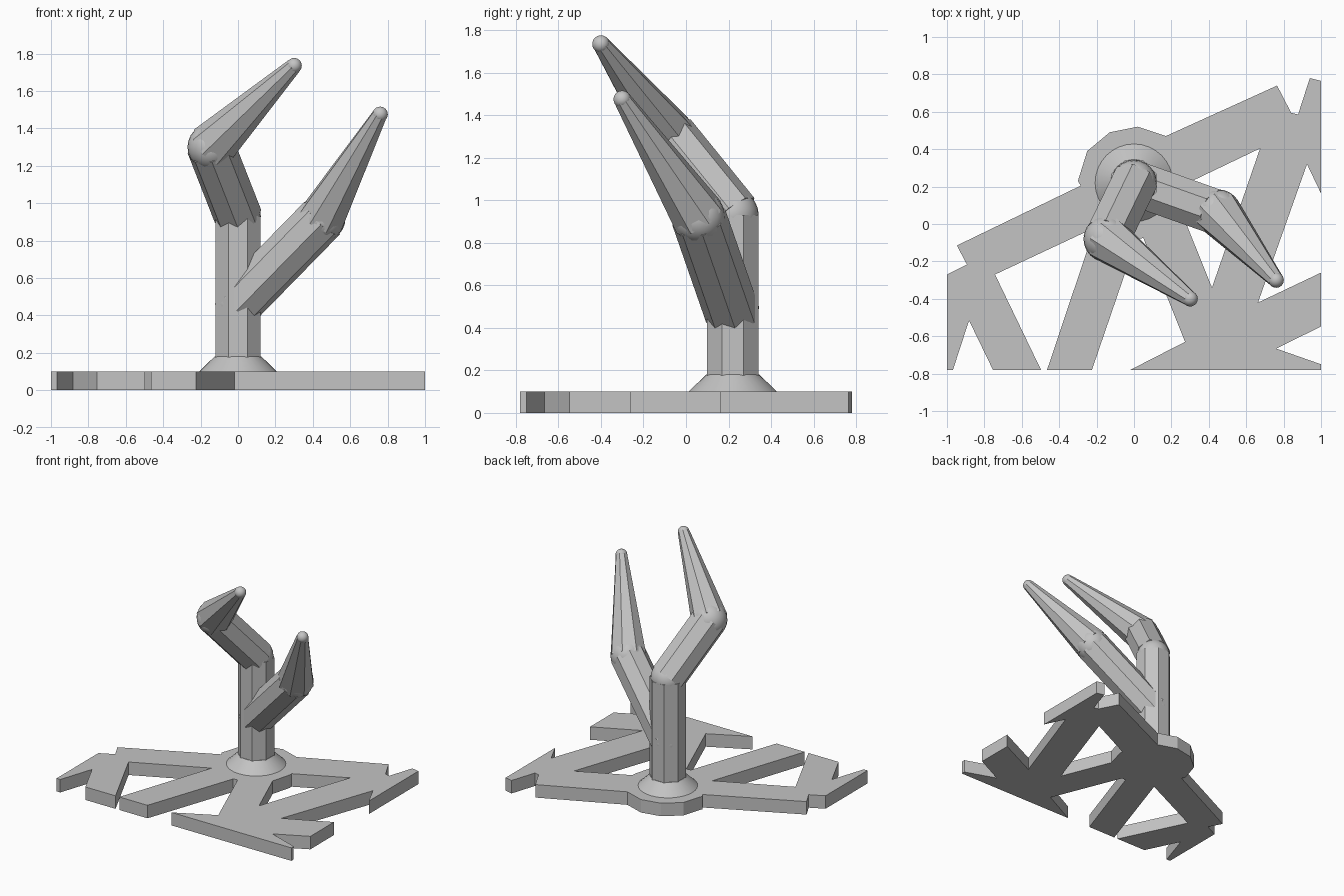
import bpy
from math import radians
from mathutils import Vector, Quaternion

if "Cube" in bpy.data.objects:
    bpy.data.objects.remove(bpy.data.objects["Cube"], do_unlink=True)

grey = bpy.data.materials.new("light_grey")
grey.use_nodes = True
grey.diffuse_color = (0.55, 0.55, 0.55, 1)
grey.node_tree.nodes["Principled BSDF"].inputs["Base Color"].default_value = (0.55, 0.55, 0.55, 1)


def finish(name, smooth=False):
    obj = bpy.context.object
    obj.name = name
    obj.data.materials.clear()
    obj.data.materials.append(grey)
    if smooth:
        bpy.ops.object.shade_smooth_by_angle(angle=radians(40))
    return obj


def limb(name, start, end, r1, r2):
    """Eight-sided straight or tapered limb between two points."""
    start, end = Vector(start), Vector(end)
    axis = end - start
    bpy.ops.mesh.primitive_cone_add(vertices=8, radius1=r1, radius2=r2,
                                    depth=axis.length, location=(start + end) / 2)
    turn = Quaternion((0, 0, 1), radians(22.5))
    bpy.context.object.rotation_euler = (axis.to_track_quat('Z', 'Y') @ turn).to_euler()
    finish(name)


def joint(name, centre, radius):
    """Rounded ball at a bend or tip."""
    bpy.ops.mesh.primitive_uv_sphere_add(segments=24, ring_count=12, radius=radius, location=centre)
    finish(name, True)


# Base plate: branching outline with one enclosed opening
outline = [
    (-.30, .23), (-.25, .39), (-.13, .49), (.02, .52), (.17, .47),
    (.765, .74), (.84, .595), (.877, .585), (.94, .78), (1, .765), (1, .163), (.925, .32),
    (.663, -.42), (1, -.26), (1, -.548), (.76, -.666), (1, -.75), (1, -.78), (-.02, -.78),
    (.273, -.63), (.05, -.075), (.015, -.08), (-.225, -.78), (-.465, -.78), (-.21, -.02),
    (-.743, -.27), (-.497, -.78), (-.754, -.78), (-.882, -.516), (-.968, -.78), (-1, -.78),
    (-1, -.27), (-.893, -.217), (-.947, -.115), (-.285, .205)]
opening = [(.674, .404), (.417, -.34), (.26, .05), (.30, .20), (.30, .225)]

curve = bpy.data.curves.new("base_plate", 'CURVE')
curve.dimensions = '2D'
curve.fill_mode = 'BOTH'
curve.extrude = 0.05
for points in (outline, opening):
    spline = curve.splines.new('POLY')
    spline.points.add(len(points) - 1)
    for p, (x, y) in zip(spline.points, points):
        p.co = (x, y, 0, 1)
    spline.use_cyclic_u = True
plate = bpy.data.objects.new("base_plate", curve)
plate.location.z = 0.05
bpy.context.collection.objects.link(plate)
bpy.ops.object.select_all(action='DESELECT')
plate.select_set(True)
bpy.context.view_layer.objects.active = plate
bpy.ops.object.convert(target='MESH')
finish("base_plate")
bpy.ops.object.shade_flat()

# Sloped collar around the foot of the trunk
bpy.ops.mesh.primitive_cone_add(vertices=32, radius1=.208, radius2=.125, depth=.08,
                                location=(0, .22, .14))
finish("collar", True)

# Trunk and the two bent branches
trunk_top = (0, .22, .93)
limb("trunk", (0, .22, .1), trunk_top, .13, .13)
branches = [
    ("upper", trunk_top, (-.145, -.08, 1.30), (.30, -.40, 1.735)),
    ("lower", (0, .22, .46), (.45, .06, .92), (.76, -.30, 1.475))]
for name, root, elbow, tip in branches:
    joint(name + "_branch_root", root, .122)
    limb(name + "_branch", root, elbow, .13, .13)
    joint(name + "_branch_elbow", elbow, .125)
    limb(name + "_branch_spike", elbow, tip, .13, .042)
    joint(name + "_branch_tip", tip, .041)
